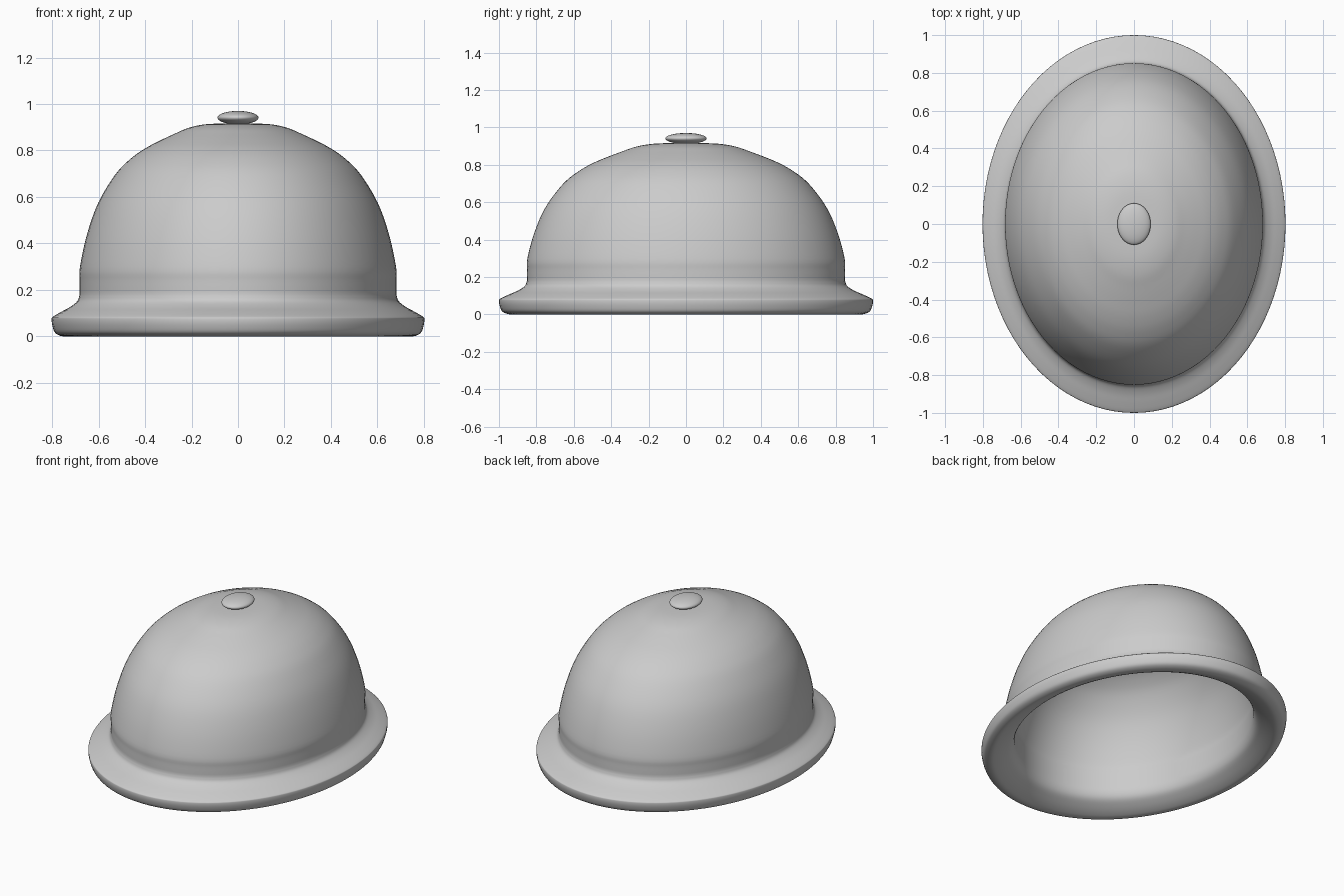
import bpy
import bmesh
import math
from mathutils import Vector

cube = bpy.data.objects.get("Cube")
if cube:
    bpy.data.objects.remove(cube, do_unlink=True)

WIDTH = 0.802     # the oval is narrower in x than in y
SEGMENTS = 96
HOLLOW = 0.92     # size of the hollow inside against the crown

grey = bpy.data.materials.new("plain grey")
grey.use_nodes = True
grey.diffuse_color = (0.6, 0.6, 0.6, 1)
bsdf = grey.node_tree.nodes["Principled BSDF"]
bsdf.inputs["Base Color"].default_value = (0.6, 0.6, 0.6, 1)
bsdf.inputs["Roughness"].default_value = 0.6


def smooth_path(points, steps=4):
    """Catmull-Rom curve through the profile points."""
    pts = [Vector(p) for p in points]
    pts = [pts[0] * 2 - pts[1]] + pts + [pts[-1] * 2 - pts[-2]]
    path = []
    for a, b, c, d in zip(pts, pts[1:], pts[2:], pts[3:]):
        for i in range(steps):
            t = i / steps
            path.append(0.5 * (2 * b + (c - a) * t + (2 * a - 5 * b + 4 * c - d) * t ** 2
                               + (3 * b - a - 3 * c + d) * t ** 3))
    return path + [pts[-2]]


def oval_lathe(name, profile):
    """Spin an (r, z) profile about z, then squeeze it into an oval."""
    bm = bmesh.new()
    verts = [bm.verts.new((0, r, z)) for r, z in profile]
    edges = [bm.edges.new(pair) for pair in zip(verts, verts[1:])]
    bmesh.ops.spin(bm, geom=verts + edges, cent=(0, 0, 0), axis=(0, 0, 1),
                   angle=math.tau, steps=SEGMENTS, use_merge=True)
    bmesh.ops.remove_doubles(bm, verts=bm.verts, dist=0.0001)
    bmesh.ops.scale(bm, vec=(WIDTH, 1, 1), verts=bm.verts)
    bmesh.ops.recalc_face_normals(bm, faces=bm.faces)
    mesh = bpy.data.meshes.new(name)
    bm.to_mesh(mesh)
    bm.free()
    mesh.materials.append(grey)
    mesh.shade_smooth()
    obj = bpy.data.objects.new(name, mesh)
    bpy.context.collection.objects.link(obj)


# Domed crown: flat top, sloping shoulder, rounded side and upright wall
crown = smooth_path([(0, 0.917), (0.1, 0.916), (0.19, 0.911), (0.27, 0.896), (0.34, 0.872),
                     (0.42, 0.842), (0.5, 0.808), (0.58, 0.762), (0.66, 0.695), (0.75, 0.575),
                     (0.81, 0.44), (0.848, 0.3), (0.85, 0.24), (0.85, 0.18)])

# Flared brim, rolled lip and the sloping underside
brim = smooth_path([(0.85, 0.18), (0.862, 0.152), (0.9, 0.127), (0.95, 0.105), (0.992, 0.085),
                    (1, 0.074), (0.996, 0.045), (0.98, 0.014), (0.94, 0), (0.9, 0.008),
                    (0.85, 0.03), (0.805, 0.06), (0.785, 0.1), (0.782, 0.15)])

# Hollow inside is a smaller copy of the crown
inside = [p * HOLLOW for p in reversed(crown)]
oval_lathe("hollow_dome", crown + brim[1:] + inside)

# Flattened button on the top
button = [(0.11 * math.cos(a), 0.941 + 0.029 * math.sin(a))
          for a in (math.pi * (0.5 - i / 24) for i in range(25))]
oval_lathe("top_button", button)
